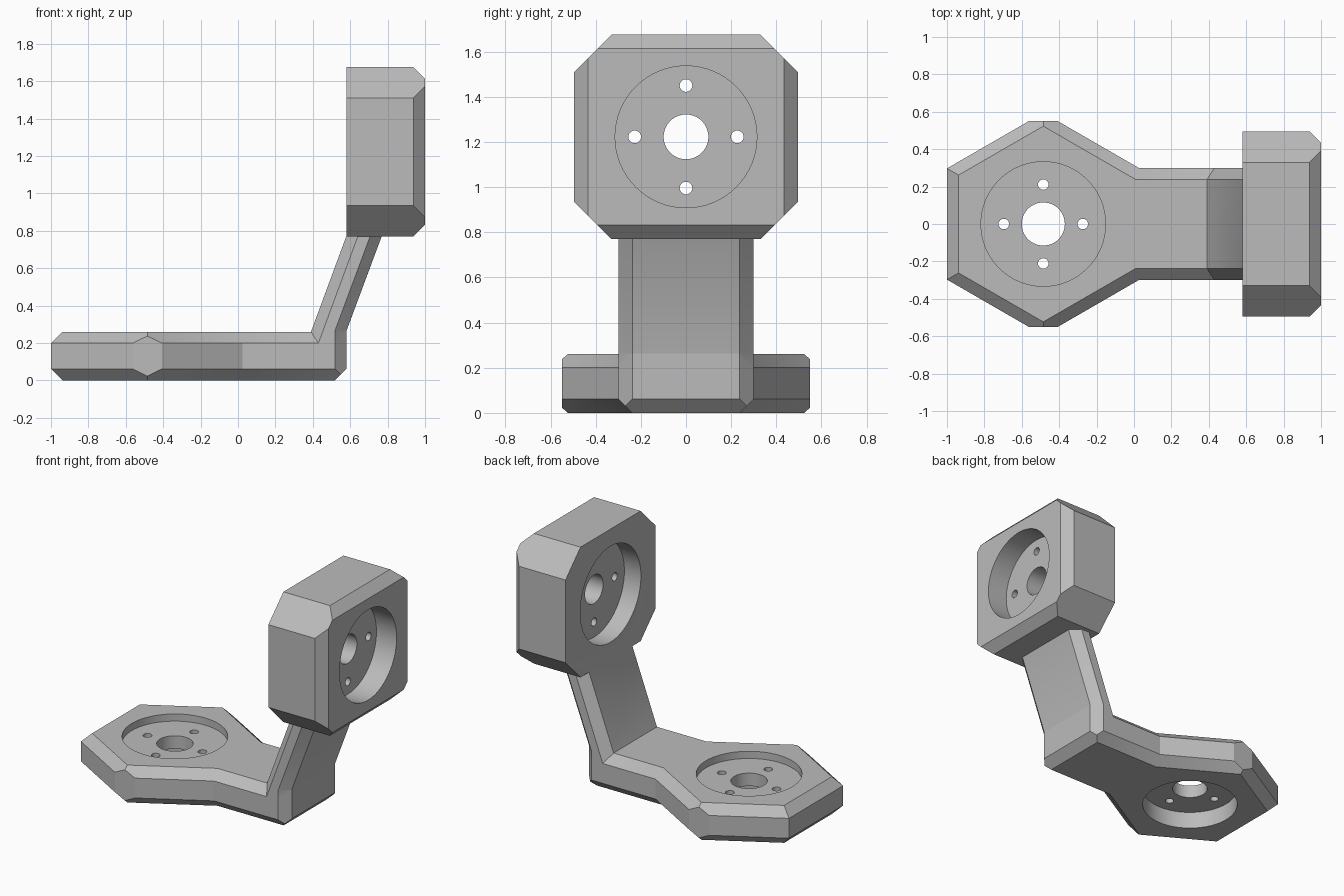
import bpy, bmesh, math
from mathutils import Matrix, Vector

cube = bpy.data.objects.get("Cube")
if cube:
    bpy.data.objects.remove(cube, do_unlink=True)

grey = bpy.data.materials.new("light grey")
grey.use_nodes = True
COLOUR = (0.5, 0.5, 0.5, 1)
grey.diffuse_color = COLOUR
grey.node_tree.nodes["Principled BSDF"].inputs["Base Color"].default_value = COLOUR

CHAMFER = 0.062
HUB_X = -0.485      # centre of the hexagonal mount
HEAD_Z = 1.2225     # centre of the upright mount
END_X = 0.58        # rear end of the base bar
BAR = 0.30          # half width of bar and arm


def make_object(name, bm):
    bmesh.ops.recalc_face_normals(bm, faces=bm.faces)
    mesh = bpy.data.meshes.new(name)
    bm.to_mesh(mesh)
    bm.free()
    mesh.materials.append(grey)
    obj = bpy.data.objects.new(name, mesh)
    bpy.context.collection.objects.link(obj)
    return obj


def loft(rings):
    """Closed solid through rings with equal point counts."""
    bm = bmesh.new()
    loops = [[bm.verts.new(p) for p in ring] for ring in rings]
    for low, high in zip(loops, loops[1:]):
        for i in range(len(low)):
            j = (i + 1) % len(low)
            bm.faces.new((low[i], low[j], high[j], high[i]))
    bm.faces.new(loops[0][::-1])
    bm.faces.new(loops[-1])
    return bm


def clip(bm, point, normal):
    """Slice off everything beyond a plane and close the cut."""
    bmesh.ops.bisect_plane(bm, geom=bm.verts[:] + bm.edges[:] + bm.faces[:], dist=1e-5,
                           plane_co=point, plane_no=Vector(normal).normalized(),
                           clear_outer=True)
    bmesh.ops.holes_fill(bm, edges=[e for e in bm.edges if e.is_boundary], sides=0)


def base_ring(z, inset, end_x):
    radius = (0.515 - inset) * 2 / math.sqrt(3)
    w = BAR - inset
    half = [(end_x, w), (HUB_X + (radius - w) * math.sqrt(3), w),
            (HUB_X, radius), (HUB_X - 0.515 + inset, radius / 2)]
    outline = half + [(x, -y) for x, y in reversed(half)]
    return [(x, y, z) for x, y in outline]


def arm_ring(z, x0, x1):
    c, w = CHAMFER, BAR
    half = [(x0, w - c), (x0 + c, w), (x1 - c, w), (x1, w - c)]
    outline = half + [(x, -y) for x, y in reversed(half)]
    return [(x, y, z) for x, y in outline]


def head_ring(x, inset):
    hy, hz = 0.495 - inset, 0.4525 - inset
    return [(x, sy * hy, HEAD_Z + sz * hz)
            for sy, sz in ((1, 1), (-1, 1), (-1, -1), (1, -1))]


def combine(target, tool, operation):
    """Apply a boolean and discard the tool object."""
    tool.hide_render = True
    mod = target.modifiers.new(operation, 'BOOLEAN')
    mod.operation = operation
    mod.solver = 'EXACT'
    mod.object = tool
    bpy.context.view_layer.objects.active = target
    bpy.ops.object.modifier_apply(modifier=mod.name)
    bpy.data.objects.remove(tool, do_unlink=True)


def bore(target, frame, radius, start, end, u=0, v=0, sides=64):
    """Drill a round hole along the local z axis of a mount frame."""
    bm = bmesh.new()
    bmesh.ops.create_cone(bm, cap_ends=True, segments=sides, radius1=radius, radius2=radius,
                          depth=end - start,
                          matrix=frame @ Matrix.Translation((u, v, (start + end) / 2)))
    combine(target, make_object("bore_cutter", bm), 'DIFFERENCE')


# Base: hexagon running into a straight bar, chamfered top and bottom
bm = loft([base_ring(0, CHAMFER, END_X - CHAMFER), base_ring(CHAMFER, 0, END_X),
           base_ring(0.2, 0, END_X), base_ring(0.26, CHAMFER, END_X)])
for side in (1, -1):
    clip(bm, (0, side * 0.55, 0), (0, side, 0))
    clip(bm, (END_X, side * (BAR - CHAMFER), 0), (1, side, 0))
bracket = make_object("mounting_bracket", bm)

# Leaning arm with chamfered edges
arm = make_object("arm", loft([arm_ring(0.2, 0.368, END_X), arm_ring(0.265, 0.392, END_X),
                               arm_ring(0.85, 0.608, 0.798)]))

# Upright mount: block with a chamfered back and cut corners
bm = loft([head_ring(END_X, 0), head_ring(1 - CHAMFER, 0), head_ring(1, CHAMFER)])
for sy in (1, -1):
    for sz in (1, -1):
        clip(bm, (0, sy * 0.33, HEAD_Z + sz * 0.4525), (0, sy, sz))
head = make_object("head", bm)

combine(bracket, arm, 'UNION')
combine(bracket, head, 'UNION')

# Pockets on both faces, a centre hole and four screw holes in each mount
base_frame = Matrix.Translation((HUB_X, 0, 0))
head_frame = Matrix.Translation((1, 0, HEAD_Z)) @ Matrix.Rotation(-math.pi / 2, 4, 'Y')
mounts = (  # frame, thickness, near depth, far depth, centre hole, screw circle
    (base_frame, 0.26, 0.12, 0.05, 0.115, 0.211),
    (head_frame, 0.42, 0.155, 0.127, 0.099, 0.227),
)
for frame, thick, near, far, centre, circle in mounts:
    bore(bracket, frame, 0.314, -0.1, near)
    bore(bracket, frame, 0.333, thick - far, thick + 0.1)
    bore(bracket, frame, centre, -0.1, thick + 0.1)
    for k in range(4):
        a = k * math.pi / 2
        bore(bracket, frame, 0.028, -0.1, thick + 0.1,
             circle * math.cos(a), circle * math.sin(a), 24)

# Smooth bores, crisp edges
bpy.ops.object.select_all(action='DESELECT')
bracket.select_set(True)
bpy.context.view_layer.objects.active = bracket
bpy.ops.object.shade_smooth_by_angle(angle=math.radians(25))
